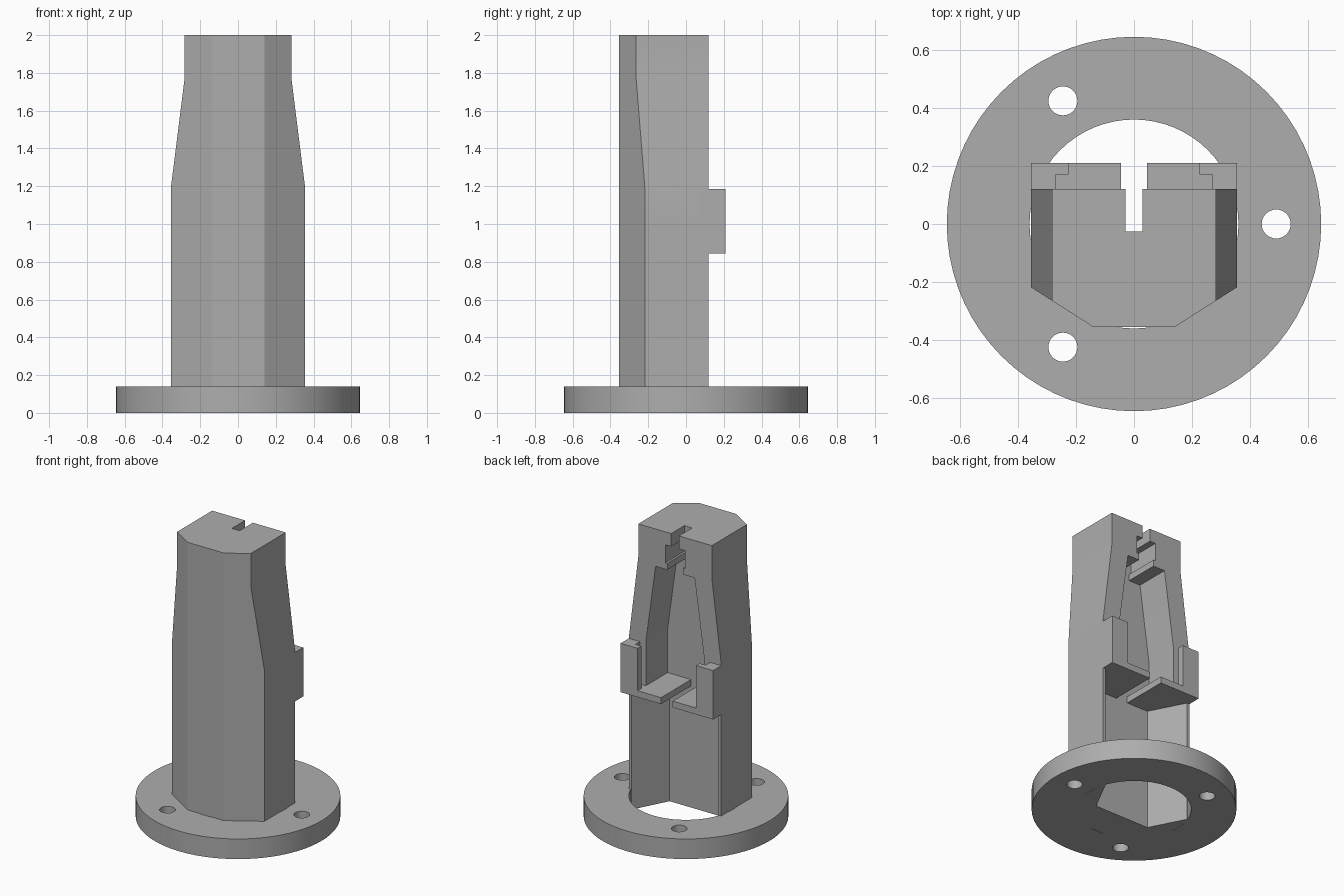
import bpy, bmesh, math
from mathutils import Matrix

if "Cube" in bpy.data.objects:
    bpy.data.objects.remove(bpy.data.objects["Cube"])

grey = bpy.data.materials.new("plain grey")
grey.diffuse_color = (0.42, 0.42, 0.42, 1)
grey.use_nodes = True
grey.node_tree.nodes["Principled BSDF"].inputs["Base Color"].default_value = grey.diffuse_color


def prism(name, pts, lo, hi, axis="z"):
    """Extrude an outline: xy outline along z, or xz outline along y."""
    bm = bmesh.new()
    place = (lambda a, b, h: (a, b, h)) if axis == "z" else (lambda a, b, h: (a, h, b))
    face = bm.faces.new([bm.verts.new(place(a, b, lo)) for a, b in pts])
    new = bmesh.ops.extrude_face_region(bm, geom=[face])["geom"]
    step = (0, 0, hi - lo) if axis == "z" else (0, hi - lo, 0)
    bmesh.ops.translate(bm, verts=[v for v in new if isinstance(v, bmesh.types.BMVert)], vec=step)
    bmesh.ops.recalc_face_normals(bm, faces=bm.faces)
    me = bpy.data.meshes.new(name)
    bm.to_mesh(me)
    bm.free()
    me.materials.append(grey)
    ob = bpy.data.objects.new(name, me)
    bpy.context.collection.objects.link(ob)
    return ob


def box(name, x0, x1, y0, y1, z0, z1):
    return prism(name, [(x0, y0), (x1, y0), (x1, y1), (x0, y1)], z0, z1)


def disc(name, x, y, r, lo, hi, n):
    return prism(name, [(x + r * math.cos(2 * math.pi * i / n),
                         y + r * math.sin(2 * math.pi * i / n)) for i in range(n)], lo, hi)


def mirrored(half):
    """Complete a right-hand outline with its left-hand mirror."""
    return half + [(-a, b) for a, b in reversed(half)]


def combine(target, other, op):
    mod = target.modifiers.new("cut", "BOOLEAN")
    mod.operation, mod.solver, mod.object = op, "EXACT", other
    bpy.context.view_layer.update()
    me = bpy.data.meshes.new_from_object(
        target.evaluated_get(bpy.context.evaluated_depsgraph_get()))
    target.modifiers.clear()
    target.data = me
    bpy.data.objects.remove(other)


# post: faceted outline, narrowed towards the top
post = prism("flanged_post", mirrored([(0.355, 0.12), (0.355, -0.218), (0.14, -0.355)]), 0, 2)
combine(post, prism("taper", mirrored([(0.5, -0.2), (0.5, 1.0), (0.355, 1.0), (0.355, 1.195),
                                       (0.283, 1.77), (0.283, 2.2)]), -1, 1, "y"), "INTERSECT")

# lower cavity, flared towards the open back
combine(post, prism("lower_cavity", mirrored([(0.21, -0.12), (0.335, 0.12), (0.335, 0.4)]),
                    -0.1, 0.845), "DIFFERENCE")
# upper cavity, narrowing upwards
combine(post, prism("upper_cavity", mirrored([(0.225, 0.89), (0.225, 1.195), (0.15, 1.74)]),
                    -0.12, 0.4, "y"), "DIFFERENCE")
# gap in the shelf, ledge slot, pocket and top slot
for name, w, y0, z0, z1 in (("shelf_gap", 0.045, -0.12, 0.8, 0.95),
                            ("ledge_slot", 0.06, -0.12, 1.7, 1.85),
                            ("pocket", 0.075, -0.12, 1.785, 1.91),
                            ("top_slot", 0.03, -0.025, 1.85, 2.1)):
    combine(post, box(name, -w, w, y0, 0.4, z0, z1), "DIFFERENCE")

# shelf lips and grooved brackets at the back
for s in (-1, 1):
    combine(post, box("shelf_lip", *sorted((s * 0.045, s * 0.355)), 0.1, 0.21, 0.845, 0.89), "UNION")
    hook = [(0.355, 0.1), (0.355, 0.21), (0.225, 0.21), (0.225, 0.17), (0.27, 0.17), (0.27, 0.1)]
    combine(post, prism("bracket", [(s * a, b) for a, b in hook], 0.845, 1.185), "UNION")

# flange with central opening and three bolt holes
flange = disc("flange", 0, 0, 0.645, 0, 0.14, 72)
combine(flange, disc("opening", 0, 0, 0.36, -0.1, 0.3, 64), "DIFFERENCE")
for k in range(3):
    a = 2 * math.pi * k / 3
    combine(flange, disc("bolt_hole", 0.49 * math.cos(a), 0.49 * math.sin(a), 0.05, -0.1, 0.3, 32),
            "DIFFERENCE")
combine(post, flange, "UNION")

# crisp edges, smooth round walls
bpy.context.view_layer.objects.active = post
post.select_set(True)
bpy.ops.object.shade_smooth_by_angle(angle=math.radians(20))
